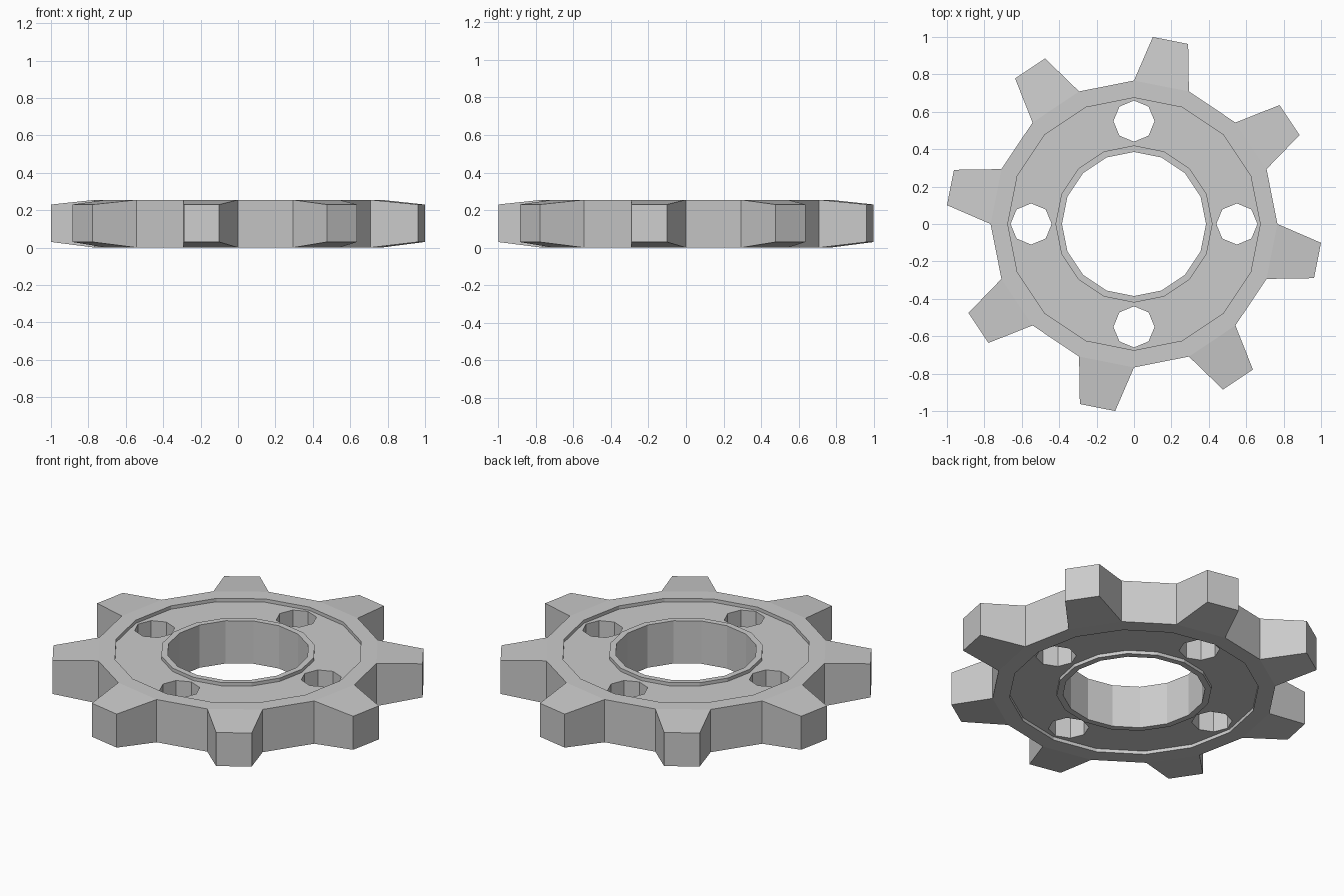
import bpy, bmesh
from math import radians, cos, sin, pi
from mathutils import Matrix

if "Cube" in bpy.data.objects:
    bpy.data.objects.remove(bpy.data.objects["Cube"])

N, H = 16, 0.255            # ring sides, total thickness
STEP = 2 * pi / N
R_ROOT, R_TIP = 0.767, 1.005


def polar(bm, r, a, z):
    return bm.verts.new((r * cos(a), r * sin(a), z))


def make_object(name, bm):
    bmesh.ops.recalc_face_normals(bm, faces=bm.faces[:])
    mesh = bpy.data.meshes.new(name)
    bm.to_mesh(mesh)
    bm.free()
    obj = bpy.data.objects.new(name, mesh)
    bpy.context.collection.objects.link(obj)
    return obj


# Gear ring: closed cross-section (radius, height) with a recessed web and hub lip
d = 0.02
profile = [(R_ROOT, 0), (R_ROOT, H), (0.675, H), (0.675, H - d), (0.42, H - d), (0.42, H),
           (0.385, H), (0.385, 0), (0.42, 0), (0.42, d), (0.675, d), (0.675, 0)]
bm = bmesh.new()
rings = [[polar(bm, r, i * STEP, z) for r, z in profile] for i in range(N)]
for i in range(N):
    a, b = rings[i], rings[(i + 1) % N]
    for j in range(len(profile)):
        k = (j + 1) % len(profile)
        if j == 0 and i % 2 == 1:
            # Tapered tooth grown from every second side of the rim
            mid = (i + 0.5) * STEP
            t = [polar(bm, R_TIP, mid + s * radians(5.5), z)
                 for s, z in ((-1, 0.03), (1, 0.03), (1, 0.23), (-1, 0.23))]
            base = [a[0], b[0], b[1], a[1]]
            bm.faces.new(t)
            for m in range(4):
                n = (m + 1) % 4
                bm.faces.new((base[m], base[n], t[n], t[m]))
        else:
            bm.faces.new((a[j], b[j], b[k], a[k]))
gear = make_object("gear_wheel", bm)

# Four octagonal bolt holes through the web
bm = bmesh.new()
for i in range(4):
    a = i * pi / 2
    bmesh.ops.create_cone(bm, cap_ends=True, segments=8, radius1=0.11, radius2=0.11, depth=1,
                          matrix=Matrix.Translation((0.55 * cos(a), 0.55 * sin(a), H / 2)))
cutter = make_object("bolt_hole_cutter", bm)
cutter.hide_render = True

mod = gear.modifiers.new("bolt_holes", 'BOOLEAN')
mod.operation = 'DIFFERENCE'
mod.solver = 'EXACT'
mod.object = cutter
bpy.context.view_layer.objects.active = gear
gear.select_set(True)
bpy.ops.object.modifier_apply(modifier=mod.name)
bpy.data.objects.remove(cutter)
